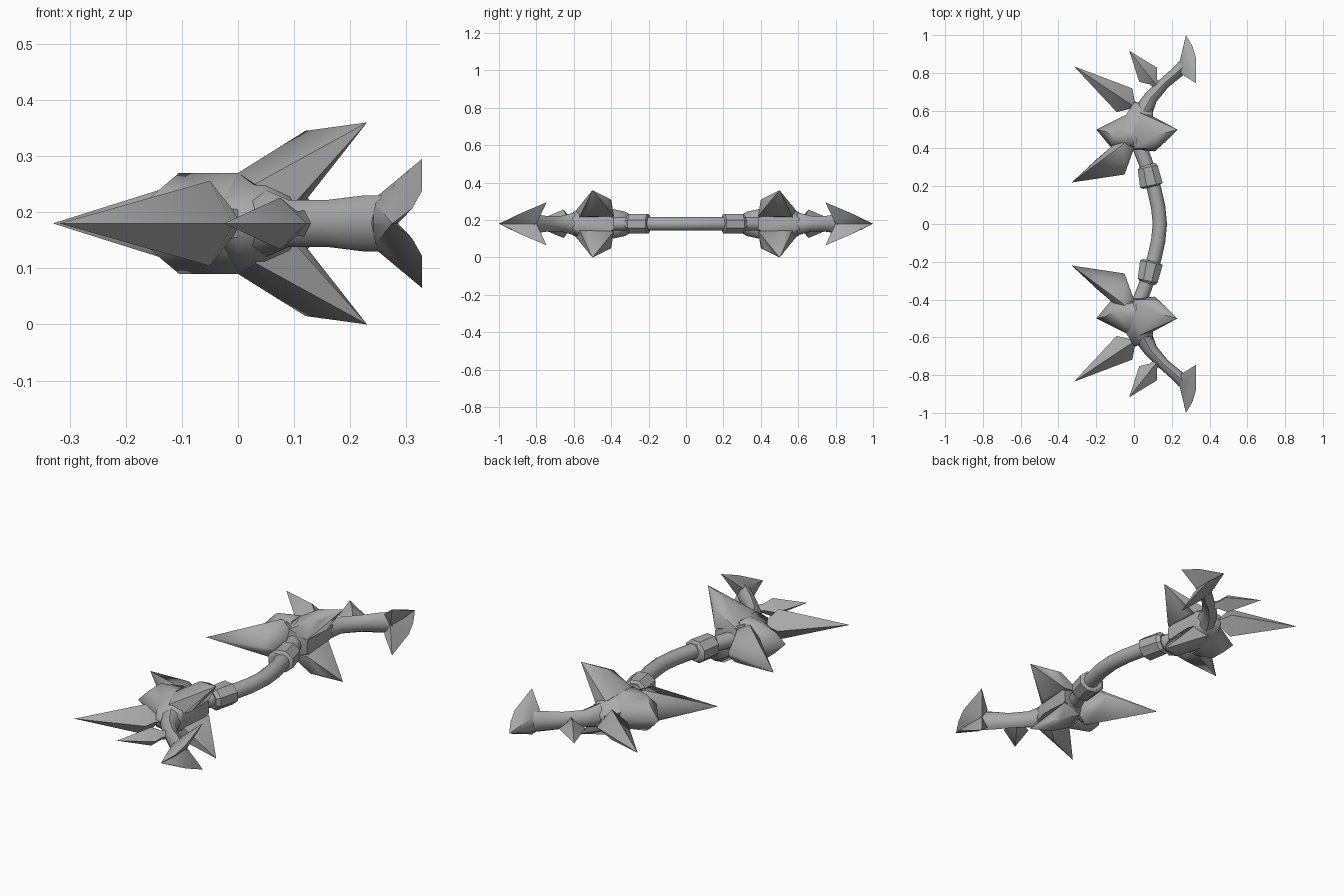
import bpy, bmesh, math
from mathutils import Vector

if "Cube" in bpy.data.objects:
    bpy.data.objects.remove(bpy.data.objects["Cube"])

MID = 0.18  # height of the symmetry plane
steel = bpy.data.materials.new("grey_steel")
steel.diffuse_color = (0.4, 0.4, 0.4, 1)
steel.use_nodes = True
steel.node_tree.nodes["Principled BSDF"].inputs["Base Color"].default_value = steel.diffuse_color


def finish(name, bm, mirror=True, angle=50):
    bmesh.ops.remove_doubles(bm, verts=bm.verts, dist=0.0005)
    bmesh.ops.recalc_face_normals(bm, faces=bm.faces)
    me = bpy.data.meshes.new(name)
    bm.to_mesh(me)
    bm.free()
    me.materials.append(steel)
    ob = bpy.data.objects.new(name, me)
    bpy.context.collection.objects.link(ob)
    bpy.ops.object.select_all(action='DESELECT')
    ob.select_set(True)
    bpy.context.view_layer.objects.active = ob
    bpy.ops.object.shade_smooth_by_angle(angle=math.radians(angle))
    if mirror:
        m = ob.modifiers.new("other_end", 'MIRROR')
        m.use_axis = (False, True, False)
    return ob


def sweep(name, path, sides, turn=0.0, mirror=True, angle=50):
    """Tube through (x, y, half width, half height) stations."""
    bm = bmesh.new()
    rings = []
    for i, (x, y, w, h) in enumerate(path):
        a, b = path[max(i - 1, 0)], path[min(i + 1, len(path) - 1)]
        d = Vector((b[0] - a[0], b[1] - a[1])).normalized()
        ring = []
        for k in range(sides):
            t = 2 * math.pi * k / sides + turn
            c, s = math.cos(t) * w, math.sin(t) * h
            ring.append(bm.verts.new((x + d.y * c, y - d.x * c, MID + s)))
        rings.append(ring)
    for r, q in zip(rings, rings[1:]):
        for k in range(sides):
            n = (k + 1) % sides
            bm.faces.new((r[k], r[n], q[n], q[k]))
    bm.faces.new(rings[0])
    bm.faces.new(rings[-1])
    return finish(name, bm, mirror, angle)


def hull(name, points, split=False, angle=50):
    """Convex solid; heights are offsets from MID. split = two separate halves."""
    bm = bmesh.new()
    sets = [[(x, y, s * z) for x, y, z in points] for s in (1, -1)]
    if not split:
        sets = [list(dict.fromkeys(sets[0] + sets[1]))]
    for pts in sets:
        vs = [bm.verts.new((x, y, MID + z)) for x, y, z in pts]
        res = bmesh.ops.convex_hull(bm, input=vs)
        junk = {v for v in res["geom_interior"] + res["geom_unused"]
                if isinstance(v, bmesh.types.BMVert)}
        bmesh.ops.delete(bm, geom=list(junk), context='VERTS')
    return finish(name, bm, True, angle)


# Curved grip and its collars
half = [(0.02, 0.43), (0.06, 0.33), (0.085, 0.25), (0.108, 0.18), (0.128, 0.09)]
line = half + [(0.137, 0.0)] + [(x, -y) for x, y in reversed(half)]
sweep("grip", [(x, y, 0.038, 0.037) for x, y in line], 10, mirror=False)
sweep("collar", [(0.068, 0.312, 0.045, 0.045), (0.072, 0.3, 0.058, 0.056),
                 (0.092, 0.205, 0.066, 0.056), (0.094, 0.197, 0.05, 0.045)],
      8, math.pi / 8, angle=35)

# Central body
hull("body", [(0.0, 0.395, 0.03), (0.11, 0.385, 0.03), (-0.03, 0.42, 0.085),
              (0.0, 0.5, 0.09), (0.09, 0.5, 0.08), (0.1, 0.58, 0.03),
              (0.095, 0.63, 0.02), (0.0, 0.645, 0.025), (0.04, 0.6, 0.065),
              (-0.06, 0.55, 0.03)])

# Forward blade
hull("blade", [(-0.33, 0.22, 0), (-0.25, 0.268, 0.0), (-0.19, 0.35, 0),
               (-0.05, 0.262, 0.01), (-0.045, 0.325, 0.065),
               (-0.12, 0.41, 0.04), (-0.06, 0.42, 0.085), (0.0, 0.4, 0.06),
               (0.0, 0.5, 0.07)])

# Side crest
hull("crest", [(-0.2, 0.5, 0), (-0.125, 0.41, 0.03), (-0.105, 0.46, 0.09),
               (-0.15, 0.49, 0.052), (-0.1, 0.53, 0.03), (0.0, 0.42, 0.09),
               (0.0, 0.5, 0.09), (0.0, 0.6, 0.03)])

# Paired upper and lower wings
hull("wing", [(0.23, 0.5, 0.18), (0.12, 0.47, 0.165), (0.12, 0.4, 0.13),
              (0.16, 0.43, 0.135), (0.11, 0.385, 0.04), (0.0, 0.4, 0.06),
              (0.0, 0.5, 0.09), (0.12, 0.53, 0.04), (0.1, 0.57, 0.035),
              (0.03, 0.59, 0.07)], split=True)

# Rear arm with an arrow-shaped fin
sweep("arm", [(0.03, 0.53, 0.05, 0.08), (0.05, 0.6, 0.05, 0.06),
              (0.09, 0.67, 0.037, 0.042), (0.16, 0.745, 0.03, 0.042),
              (0.225, 0.8, 0.032, 0.05), (0.262, 0.835, 0.035, 0.05)], 8)
hull("fin", [(0.275, 1.0, 0), (0.237, 0.84, 0), (0.28, 0.8, 0),
             (0.285, 0.9, 0), (0.31, 0.94, 0.026), (0.328, 0.88, 0.058),
             (0.328, 0.745, 0.115), (0.25, 0.795, 0.05),
             (0.245, 0.87, 0.035)], split=True)

# Pointed spikes on short necks
sweep("large_spike", [(-0.318, 0.835, 0, 0), (-0.05, 0.655, 0.075, 0.076),
                      (-0.01, 0.63, 0.025, 0.025), (0.03, 0.605, 0.03, 0.03)],
      4, angle=60)
sweep("small_spike", [(-0.025, 0.917, 0, 0), (0.075, 0.79, 0.06, 0.046),
                      (0.105, 0.752, 0.022, 0.022), (0.14, 0.71, 0.025, 0.025)],
      4, angle=60)
